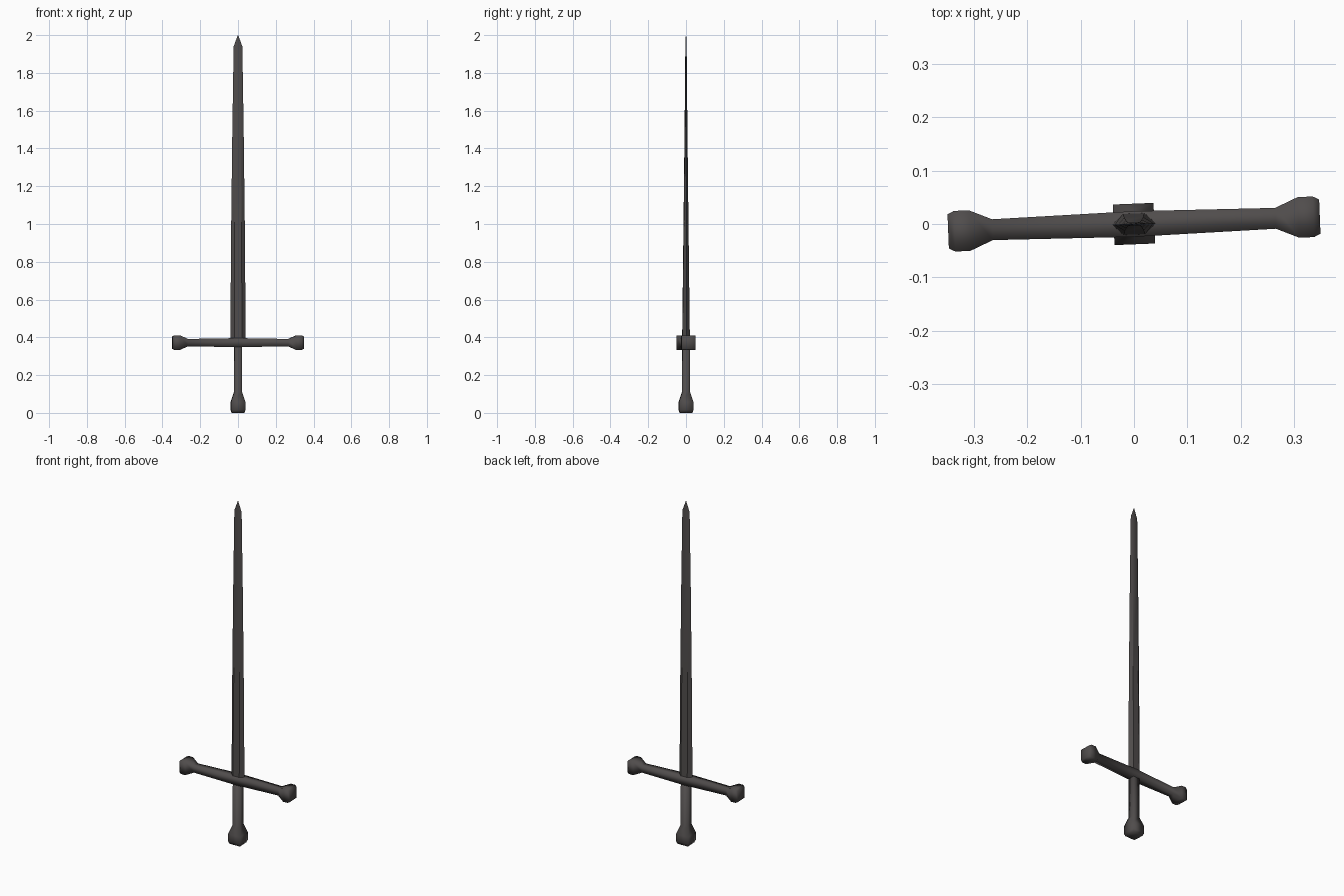
import bpy, bmesh, math
from mathutils import Matrix

if "Cube" in bpy.data.objects:
    bpy.data.objects.remove(bpy.data.objects["Cube"])

TURN = Matrix.Rotation(math.radians(2.3), 4, 'Z')

steel = bpy.data.materials.new("dark_steel")
steel.diffuse_color = (0.08, 0.073, 0.072, 1)
steel.use_nodes = True
steel.node_tree.nodes["Principled BSDF"].inputs["Base Color"].default_value = steel.diffuse_color

SQUARE = [(-1, -1), (1, -1), (1, 1), (-1, 1)]
HEXAGON = [(-1, 0), (-0.5, -1), (0.5, -1), (1, 0), (0.5, 1), (-0.5, 1)]


def loft(name, section, stations, matrix, smooth_angle):
    """Sweep a section along z; stations are (z, half_x, half_y)."""
    bm = bmesh.new()
    rings = [[bm.verts.new((x * hx, y * hy, z)) for x, y in section]
             for z, hx, hy in stations]
    n = len(section)
    for a, b in zip(rings, rings[1:]):
        for i in range(n):
            j = (i + 1) % n
            bm.faces.new((a[i], a[j], b[j], b[i]))
    bm.faces.new(rings[0][::-1])
    bm.faces.new(rings[-1])
    bm.transform(TURN @ matrix)
    bmesh.ops.recalc_face_normals(bm, faces=bm.faces)
    mesh = bpy.data.meshes.new(name)
    bm.to_mesh(mesh)
    bm.free()
    mesh.materials.append(steel)
    ob = bpy.data.objects.new(name, mesh)
    bpy.context.collection.objects.link(ob)
    bpy.ops.object.select_all(action='DESELECT')
    ob.select_set(True)
    bpy.context.view_layer.objects.active = ob
    bpy.ops.object.shade_smooth_by_angle(angle=math.radians(smooth_angle))
    return ob


# blade: flattened hexagon tapering to a short point
loft("blade", HEXAGON,
     [(0.36, 0.041, 0.020), (1.0, 0.036, 0.0125), (1.5, 0.030, 0.007),
      (1.94, 0.023, 0.003), (2.0, 0.001, 0.001)],
     Matrix.Identity(4), 30)

# grip with a flared square pommel
loft("grip_and_pommel", SQUARE,
     [(z, h, h) for z, h in [(0, 0.032), (0.015, 0.038), (0.058, 0.038),
                             (0.11, 0.021), (0.37, 0.020)]],
     Matrix.Identity(4), 120)

# crossguard: square bar with flared ends, mirrored about the middle
half = [(0.265, 0.0195), (0.308, 0.038), (0.336, 0.038), (0.348, 0.032)]
bar = [(-z, h) for z, h in reversed(half)] + [(0, 0.024)] + half
loft("crossguard", SQUARE, [(z, h, h) for z, h in bar],
     Matrix.Translation((0, 0, 0.372)) @ Matrix.Rotation(math.pi / 2, 4, 'Y'), 120)
